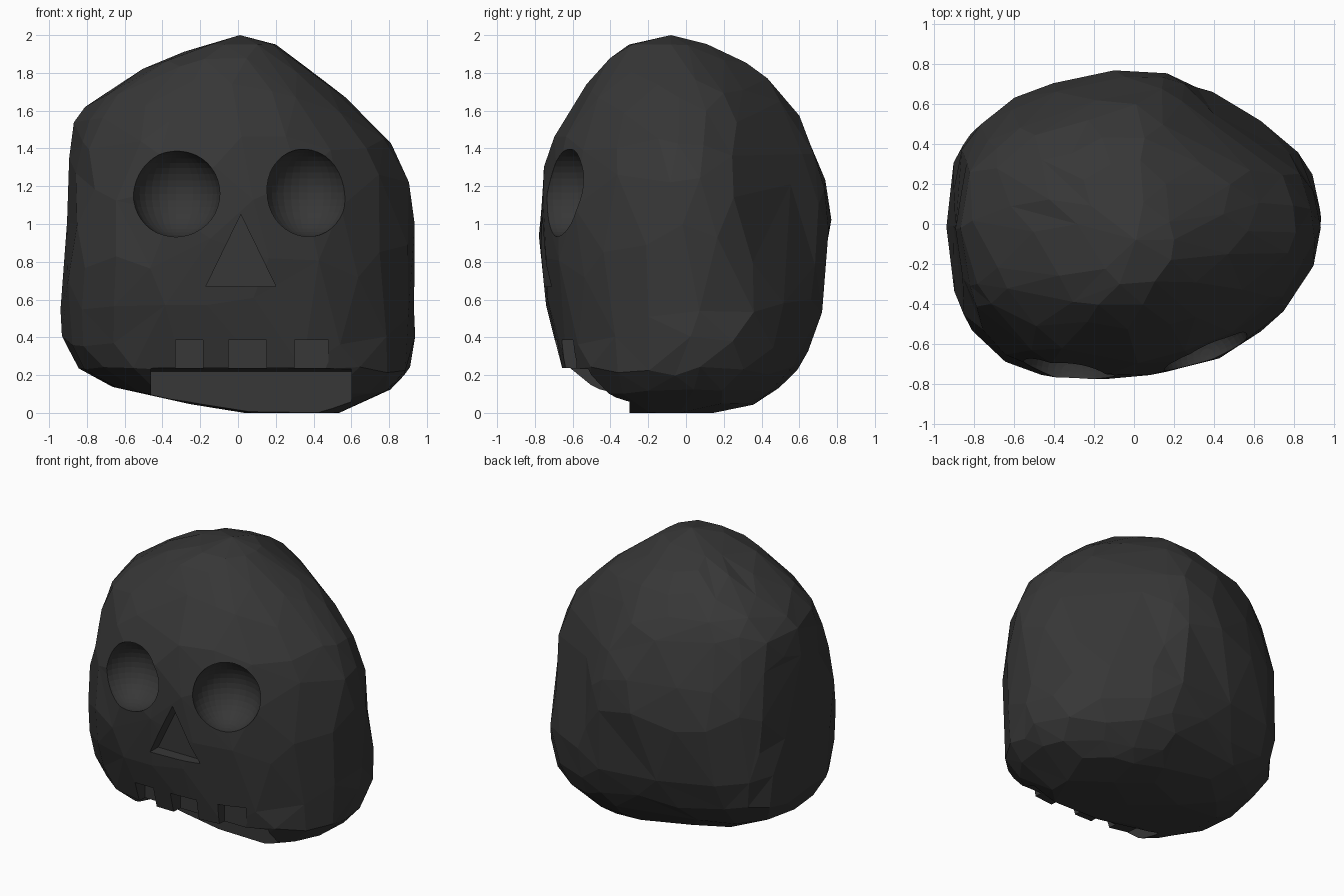
import bpy, bmesh, math, random
from mathutils import Vector

if "Cube" in bpy.data.objects:
    bpy.data.objects.remove(bpy.data.objects["Cube"])

random.seed(11)

stone = bpy.data.materials.new("charcoal stone")
stone.diffuse_color = (0.038, 0.038, 0.038, 1)
stone.use_nodes = True
stone.node_tree.nodes["Principled BSDF"].inputs["Base Color"].default_value = stone.diffuse_color

# Height, then left, right, front and back extents of the rock
LEVELS = [
    (0.00, 0.02, 0.53, -0.30, 0.13), (0.05, -0.30, 0.65, -0.43, 0.38),
    (0.12, -0.64, 0.80, -0.56, 0.47), (0.22, -0.84, 0.90, -0.66, 0.57),
    (0.37, -0.94, 0.93, -0.70, 0.65), (0.58, -0.94, 0.93, -0.745, 0.72),
    (0.80, -0.92, 0.935, -0.765, 0.75), (1.02, -0.905, 0.935, -0.775, 0.78),
    (1.22, -0.90, 0.915, -0.77, 0.75), (1.40, -0.895, 0.835, -0.745, 0.70),
    (1.54, -0.87, 0.71, -0.67, 0.62), (1.66, -0.78, 0.58, -0.59, 0.54),
    (1.76, -0.61, 0.46, -0.52, 0.45), (1.87, -0.41, 0.31, -0.43, 0.30),
    (1.95, -0.17, 0.20, -0.31, 0.11)]
APEX = (0.01, -0.08, 2.0)

# Corner swell by height: back right, back left, front left, front right
SWELL = [
    (0.00, 0.00, -0.03, 0.00, 0.03), (0.05, 0.04, -0.05, 0.00, 0.08),
    (0.20, 0.08, -0.03, -0.02, 0.04), (0.36, 0.08, 0.00, -0.03, 0.01),
    (0.60, 0.05, 0.02, 0.00, 0.00),
    (0.85, -0.03, 0.02, 0.02, 0.00), (1.10, -0.08, 0.01, 0.00, -0.03),
    (1.40, -0.06, -0.03, -0.07, -0.04), (1.65, 0.00, -0.01, -0.08, 0.00),
    (1.85, 0.00, 0.00, -0.04, 0.00), (2.00, 0.00, 0.00, 0.00, 0.00)]

# Plan outline, seen from above
PLAN = [
    (0.93, -0.02), (0.92, 0.14), (0.84, 0.33), (0.62, 0.51), (0.42, 0.64),
    (0.31, 0.72), (0.17, 0.775), (-0.10, 0.765), (-0.40, 0.70), (-0.60, 0.63),
    (-0.78, 0.50), (-0.88, 0.37), (-0.91, 0.18), (-0.93, 0.0), (-0.90, -0.33),
    (-0.85, -0.49), (-0.62, -0.70), (-0.42, -0.77), (-0.15, -0.77),
    (0.10, -0.755), (0.37, -0.70), (0.57, -0.60), (0.78, -0.40), (0.90, -0.20)]


def plan_point(t):
    i = math.floor(t)
    a, b = Vector(PLAN[i % len(PLAN)]), Vector(PLAN[(i + 1) % len(PLAN)])
    return a.lerp(b, t - i)


def sample(table, z):
    for a, b in zip(table, table[1:]):
        if z <= b[0]:
            t = (z - a[0]) / (b[0] - a[0])
            return [p + (q - p) * t for p, q in zip(a, b)][1:]
    return list(table[-1][1:])


def surface(t, z):
    p = plan_point(t)
    left, right, front, back = sample(LEVELS, z)
    x = left + (right - left) * (p.x + 0.93) / 1.86
    y = front + (back - front) * (p.y + 0.77) / 1.545
    d = p.normalized()
    corner = (0 if d.x > 0 else 1) if d.y > 0 else (2 if d.x < 0 else 3)
    s = sample(SWELL, z)[corner] * abs(2 * d.x * d.y) * 0.707
    return (x + math.copysign(s, s * d.x), y + math.copysign(s, s * d.y), z)


def make_object(name, bm):
    bmesh.ops.recalc_face_normals(bm, faces=bm.faces)
    mesh = bpy.data.meshes.new(name)
    bm.to_mesh(mesh)
    bm.free()
    mesh.materials.append(stone)
    ob = bpy.data.objects.new(name, mesh)
    bpy.context.collection.objects.link(ob)
    return ob


# Rock head: lofted rings with uneven spacing, thinned to irregular facets
bm = bmesh.new()
rings = []
n = len(PLAN)
for k, level in enumerate(LEVELS):
    wobble = 0 if k in (0, len(LEVELS) - 1) else min(0.05, 0.3 * (level[0] - LEVELS[k - 1][0]))
    rings.append([bm.verts.new(surface(i + random.uniform(-0.3, 0.3),
                                       level[0] + random.uniform(-wobble, wobble)))
                  for i in range(n)])
for low, high in zip(rings, rings[1:]):
    for i in range(n):
        j = (i + 1) % n
        bm.faces.new((low[i], low[j], high[j], high[i]))
apex = bm.verts.new(APEX)
for i in range(n):
    bm.faces.new((rings[-1][i], rings[-1][(i + 1) % n], apex))
bm.faces.new(rings[0][::-1])
bmesh.ops.triangulate(bm, faces=bm.faces)
head = make_object("skull_rock", bm)
thin = head.modifiers.new("facets", 'DECIMATE')
thin.ratio = 0.55


def prism(name, points, axis, start, end):
    """Closed prism from a 2D profile; axis 'y' uses xz points, 'x' uses yz."""
    def place(p, d):
        return (p[0], d, p[1]) if axis == 'y' else (d, p[0], p[1])
    bm = bmesh.new()
    a = [bm.verts.new(place(p, start)) for p in points]
    b = [bm.verts.new(place(p, end)) for p in points]
    bm.faces.new(a)
    bm.faces.new(b[::-1])
    for i in range(len(a)):
        j = (i + 1) % len(a)
        bm.faces.new((a[i], b[i], b[j], a[j]))
    return make_object(name, bm)


def ball(name, centre, size):
    bm = bmesh.new()
    bmesh.ops.create_uvsphere(bm, u_segments=32, v_segments=20, radius=1)
    for v in bm.verts:
        v.co = Vector([v.co[k] * size[k] + centre[k] for k in range(3)])
    return make_object(name, bm)


cutters = [
    # Eye sockets
    ball("left_socket_cutter", (-0.327, -0.74, 1.16), (0.233, 0.23, 0.23)),
    ball("right_socket_cutter", (0.367, -0.66, 1.167), (0.226, 0.23, 0.235)),
    # Nose hole
    prism("nose_cutter", [(0.015, 1.05), (-0.17, 0.67), (0.20, 0.67)], 'y', -1, -0.66),
    # Mouth, with a roof that slopes down towards the back
    prism("mouth_cutter", [(-1, 0.25), (-0.68, 0.24), (-0.30, 0.22), (-0.30, -0.3),
                           (-1, -0.3)], 'x', -0.46, 0.60)]
# Gaps between the teeth
for k, (x0, x1) in enumerate([(-0.33, -0.185), (-0.05, 0.15), (0.30, 0.48)]):
    cutters.append(prism(f"tooth_gap_cutter_{k}",
                         [(x0, 0.12), (x1, 0.12), (x1, 0.385), (x0, 0.385)], 'y', -1.1, -0.58))

for c in cutters:
    c.hide_render = True
    cut = head.modifiers.new(c.name, 'BOOLEAN')
    cut.operation = 'DIFFERENCE'
    cut.solver = 'EXACT'
    cut.object = c

# Bake the cuts and remove the helpers
bpy.context.view_layer.objects.active = head
head.select_set(True)
for m in list(head.modifiers):
    bpy.ops.object.modifier_apply(modifier=m.name)
for c in cutters:
    bpy.data.objects.remove(c, do_unlink=True)
